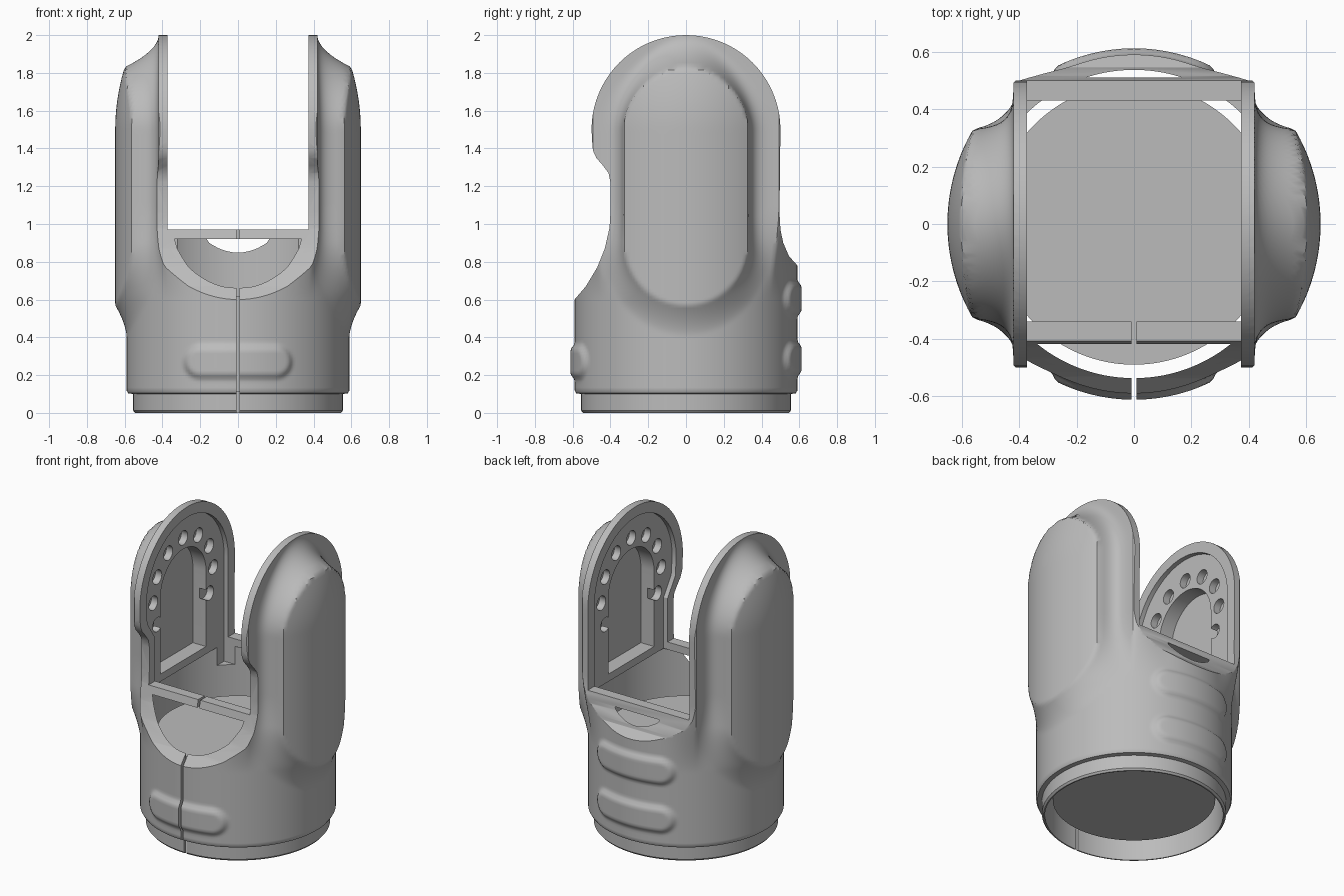
import bpy, bmesh, math
from math import sin, cos, pi, radians, hypot

old = bpy.data.objects.get("Cube")
if old:
    bpy.data.objects.remove(old, do_unlink=True)

grey = bpy.data.materials.new("plain_grey")
grey.use_nodes = True
colour = (0.5, 0.5, 0.5, 1)
grey.diffuse_color = colour
grey.node_tree.nodes["Principled BSDF"].inputs["Base Color"].default_value = colour


def smooth(a, b, v):
    t = min(max((v - a) / (b - a), 0), 1)
    return t * t * (3 - 2 * t)


def make_object(name, bm):
    bmesh.ops.recalc_face_normals(bm, faces=bm.faces[:])
    mesh = bpy.data.meshes.new(name)
    bm.to_mesh(mesh)
    bm.free()
    mesh.materials.append(grey)
    ob = bpy.data.objects.new(name, mesh)
    bpy.context.scene.collection.objects.link(ob)
    return ob


def loft(name, rings):
    """Closed solid through rings with equal point counts."""
    bm = bmesh.new()
    loops = [[bm.verts.new(p) for p in ring] for ring in rings]
    for low, high in zip(loops, loops[1:]):
        for i in range(len(low)):
            bm.faces.new((low[i - 1], low[i], high[i], high[i - 1]))
    bm.faces.new(loops[0])
    bm.faces.new(loops[-1])
    return make_object(name, bm)


def prism(name, outline, half):
    """Side outline (y, z) extruded to both sides along x."""
    return loft(name, [[(x, y, z) for y, z in outline] for x in (-half, half)])


def tube(name, r, z0, z1, n=128):
    return loft(name, [[(r * cos(2 * pi * i / n), r * sin(2 * pi * i / n), z)
                        for i in range(n)] for z in (z0, z1)])


def arc(r, cz, start=180, end=0, n=40, cy=0):
    angles = [radians(start + (end - start) * i / n) for i in range(n + 1)]
    return [(cy + r * cos(a), cz + r * sin(a)) for a in angles]


def cut(target, cutter, operation='DIFFERENCE'):
    cutter.hide_render = True
    mod = target.modifiers.new("cut", 'BOOLEAN')
    mod.operation, mod.solver, mod.object = operation, 'MANIFOLD', cutter
    graph = bpy.context.evaluated_depsgraph_get()
    graph.update()
    mesh = bpy.data.meshes.new_from_object(target.evaluated_get(graph))
    target.modifiers.clear()
    target.data = mesh
    bpy.data.objects.remove(cutter, do_unlink=True)


def grip(x, z, centre):
    """Height of a raised rounded bar on the body."""
    d = hypot(max(abs(x) - 0.195, 0), z - centre)
    return 0.022 * smooth(0.1, 0.06, d) if d < 0.1 else 0


def outer_radius(a, z):
    """Round body, with side arms that carry a raised rounded pad."""
    if z <= 0.1:
        return 0.545 if z == 0 else 0.555
    c, s = abs(cos(a)), sin(a)
    side = math.acos(min(c, 1))
    plate = min(0.42 / max(c, 0.01), 0.65) - 0.06 * smooth(0.86, 1.25, side)
    w = smooth(0.6, 1.1, z)
    base = 0.59 * (1 - w) + plate * w
    if z < 0.115:
        base -= 0.008
    # raised pad with a concave flank
    if side < 1.3:
        pad = 0.65 - 0.05 * (max(z - 1.5, 0) / 0.33) ** 2
        mid = min(max(z, 0.9), 1.5)
        d = max(hypot(0.65 * s, z - mid) - 0.33, 0)
        base += max(pad - base, 0) * max(1 - d / 0.165, 0) ** 1.6
    # one grip bar in front, two behind
    bars = (0.27,) if s < 0 else (0.285, 0.605)
    if side > 0.9:
        base += sum(grip(0.59 * c, z, b) for b in bars)
    return base


# Outer shell
levels = [0, 0.012, 0.1, 0.104]
while levels[-1] < 2.02:
    levels.append(levels[-1] + (0.015 if levels[-1] < 0.72 else 0.02))
N = 240
rings = []
for z in levels:
    ring = []
    for i in range(N):
        a = 2 * pi * i / N
        r = outer_radius(a, z)
        ring.append((r * cos(a), r * sin(a), z))
    rings.append(ring)
shell = loft("shell", rings)

# Side outline: domed arms, front notch, open front and back
front = [(-0.75, -0.1), (-0.75, 0.46), (-0.59, 0.6), (-0.53, 0.67), (-0.47, 0.77),
         (-0.43, 0.87), (-0.405, 0.98), (-0.4, 1.06), (-0.4, 1.22), (-0.41, 1.27),
         (-0.44, 1.31), (-0.475, 1.35), (-0.493, 1.39), (-0.497, 1.44)]
back = [(0.495, 1.06), (0.5, 0.97), (0.515, 0.9), (0.545, 0.83), (0.59, 0.78),
        (0.75, 0.7), (0.75, -0.1)]
cut(shell, prism("outline_cutter", front + arc(0.5, 1.5) + back, 1), 'INTERSECT')

# Hollow body and the gap between the arms
cut(shell, tube("bore_cutter", 0.537, -0.2, 0.92))
cut(shell, prism("gap_cutter", [(-1, 0.97), (-1, 2.3), (1, 2.3), (1, 0.97)], 0.373))

# Shallow pocket, deep recess and ring of dimples inside each arm
pocket = [(-0.34, 0.8), (-0.34, 1.26), (-0.42, 1.38)] + arc(0.43, 1.5) + [(0.43, 0.8)]
cut(shell, prism("pocket_cutter", pocket, 0.403))
recess = [(-0.24, 0.97)] + arc(0.24, 1.47) + [(0.24, 0.97)]
cut(shell, prism("recess_cutter", recess, 0.5))
for step in range(9):
    a = radians(-30 + 30 * step)
    hole = arc(0.047, 1.47 + 0.315 * sin(a), 0, 345, 23, 0.315 * cos(a))
    cut(shell, prism("dimple_cutter", hole, 0.45))

# Slit down the front
slit = [(-1, -0.3), (-1, 1), (-0.3, 1), (-0.3, -0.3)]
cut(shell, prism("slit_cutter", slit, 0.008))

# Solid core inside the body
core = tube("core", 0.49, 0.11, 0.615)

for ob in (shell, core):
    bpy.ops.object.select_all(action='DESELECT')
    ob.select_set(True)
    bpy.context.view_layer.objects.active = ob
    bpy.ops.object.shade_smooth_by_angle(angle=radians(32))
